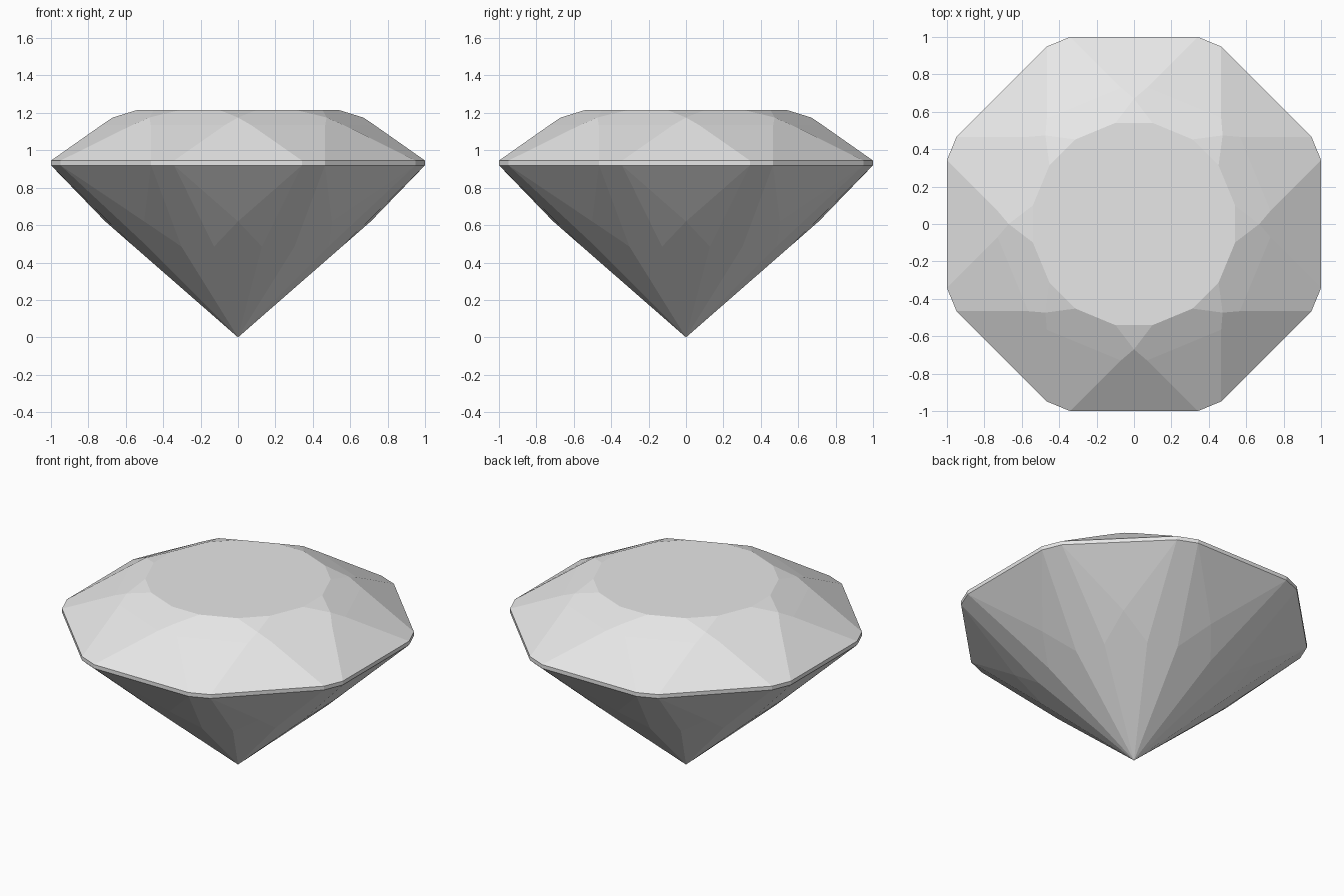
import bpy, bmesh
from math import sin, cos, pi, radians

old = bpy.data.objects.get("Cube")
if old:
    bpy.data.objects.remove(old, do_unlink=True)

# one neutral colour for the whole stone
grey = bpy.data.materials.new("pale_grey")
grey.use_nodes = True
colour = (0.8, 0.8, 0.8, 1.0)
grey.diffuse_color = colour
grey.node_tree.nodes["Principled BSDF"].inputs["Base Color"].default_value = colour


def ring(radius, offset, z):
    """Points at +-offset degrees around each of the eight facet directions."""
    points = []
    for k in range(8):
        for side in ((1, -1) if offset else (1,)):
            a = k * pi / 4 + side * radians(offset)
            points.append((radius * cos(a), radius * sin(a), z))
    return points


# facet corners: radius, angle offset, height
levels = [
    (0.550, 10.3, 1.215),   # table
    (0.670, 0, 1.175),      # star tips
    (0.733, 5.5, 1.135),    # upper break
    (0.772, 18.9, 1.100),   # break above the cut corners
    (1.057, 18.9, 0.945),   # girdle top
    (1.057, 18.9, 0.920),   # girdle bottom
    (0.710, 0, 0.620),      # pavilion main tips
    (0.570, 13.0, 0.485),   # pavilion lower break
]

# the cut stone is convex, so a hull over its corners gives every facet
bm = bmesh.new()
bm.verts.new((0, 0, 0))
for level in levels:
    for p in ring(*level):
        bm.verts.new(p)
hull = bmesh.ops.convex_hull(bm, input=bm.verts[:])
loose = [v for v in bm.verts if not v.link_faces]
bmesh.ops.delete(bm, geom=loose, context='VERTS')
bmesh.ops.dissolve_limit(bm, angle_limit=radians(1.5),
                         verts=bm.verts[:], edges=bm.edges[:])
bmesh.ops.recalc_face_normals(bm, faces=bm.faces[:])

mesh = bpy.data.meshes.new("cut_gemstone")
bm.to_mesh(mesh)
bm.free()
mesh.materials.append(grey)
gem = bpy.data.objects.new("cut_gemstone", mesh)
bpy.context.collection.objects.link(gem)
